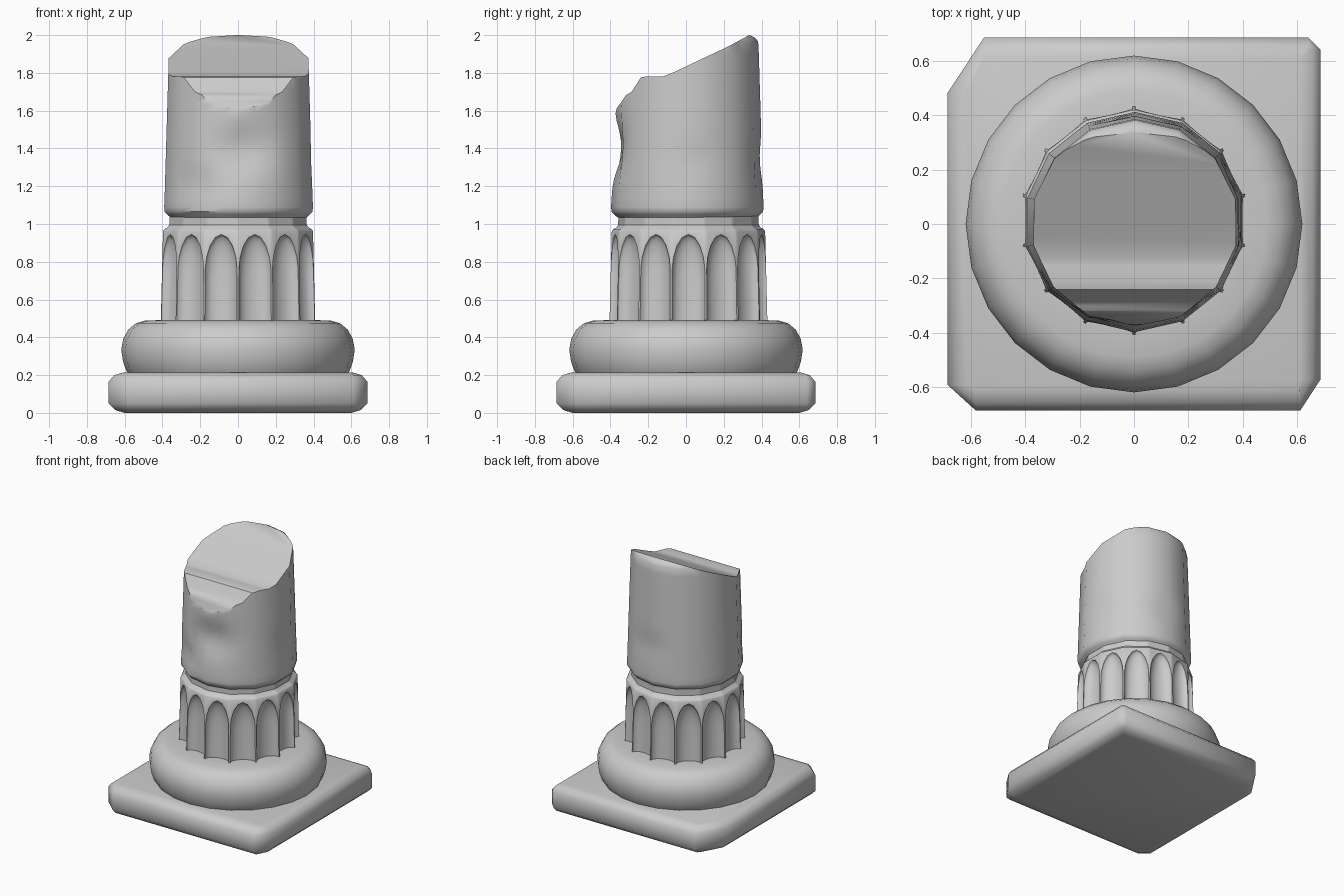
import bpy, bmesh, math
from mathutils import Vector

if "Cube" in bpy.data.objects:
    bpy.data.objects.remove(bpy.data.objects["Cube"])

SIDES = 14
STEP = 2 * math.pi / SIDES


def skin(name, rings, smooth=40):
    """Skin a stack of closed point rings and cap both ends."""
    bm = bmesh.new()
    loops = [[bm.verts.new(p) for p in ring] for ring in rings]
    n = len(loops[0])
    for a, b in zip(loops, loops[1:]):
        for i in range(n):
            j = (i + 1) % n
            bm.faces.new((a[i], a[j], b[j], b[i]))
    bm.faces.new(loops[0][::-1])
    bm.faces.new(loops[-1])
    bmesh.ops.remove_doubles(bm, verts=bm.verts, dist=0.0005)
    bmesh.ops.recalc_face_normals(bm, faces=bm.faces)
    me = bpy.data.meshes.new(name)
    bm.to_mesh(me)
    bm.free()
    ob = bpy.data.objects.new(name, me)
    bpy.context.collection.objects.link(ob)
    if smooth:
        shade(ob, smooth)
    return ob


def shade(ob, angle):
    bpy.ops.object.select_all(action='DESELECT')
    ob.select_set(True)
    bpy.context.view_layer.objects.active = ob
    bpy.ops.object.shade_smooth_by_angle(angle=math.radians(angle))


def circle(r, z, n, cy=0.0):
    return [(r * math.cos(2 * math.pi * i / n), cy + r * math.sin(2 * math.pi * i / n), z)
            for i in range(n)]


# Square plinth with rounded edges and unevenly broken corners
outline = [(-0.58, -0.685), (0.61, -0.685), (0.685, -0.57), (0.685, 0.64),
           (0.64, 0.685), (-0.55, 0.685), (-0.685, 0.48), (-0.685, -0.59)]
rings = []
for lim, z in [(0.60, 0), (0.65, 0.015), (0.685, 0.05), (0.685, 0.165), (0.655, 0.2), (0.61, 0.213)]:
    rings.append([(max(-lim, min(lim, x)), max(-lim, min(lim, y)), z) for x, y in outline])
skin("plinth", rings, 50)

# Bulging round base moulding
profile = [(0.57, 0.19), (0.592, 0.225), (0.608, 0.27), (0.618, 0.335), (0.608, 0.39),
           (0.582, 0.44), (0.54, 0.475), (0.49, 0.489), (0.38, 0.492)]
skin("base_moulding", [circle(r, z, 24) for r, z in profile], 50)

# Fluted drum: arched hollows between narrow ridges, then the neck groove
COLS = [math.sin(math.pi / 2 * i / 4) for i in range(-4, 5)]
CY = 0.013


def flute_ring(height, depth, shrink=0.0):
    pts = []
    for k in range(SIDES):
        a0 = math.pi / 2 + k * STEP
        mid = Vector((math.cos(a0 + STEP / 2), math.sin(a0 + STEP / 2), 0))
        p0 = Vector((math.cos(a0), math.sin(a0), 0))
        p1 = Vector((math.cos(a0 + STEP), math.sin(a0 + STEP), 0))
        for u in COLS:
            z = height(u)
            r = 0.419 - 0.012 * (z - 0.49) / 0.48 - shrink
            p = p0.lerp(p1, 0.5 + 0.47 * u) * r - mid * depth(u)
            pts.append((p.x, p.y + CY, z))
    return pts


def arch(u):
    return 0.765 + 0.18 * math.sqrt(max(0, 1 - u * u)) ** 1.15


rings = []
for t in (0, 0.3, 0.6, 0.72, 0.82, 0.9, 0.96, 0.99, 1):
    fall = math.sqrt(max(0, 1 - (max(0, t - 0.6) / 0.4) ** 2))
    rings.append(flute_ring(lambda u: 0.48 + t * (arch(u) - 0.48),
                            lambda u: 0.05 * fall * math.sqrt(max(0, 1 - u * u))))
for z, s in [(0.962, 0), (0.973, 0.008), (0.98, 0.022), (0.995, 0.033), (1.03, 0.033), (1.07, 0.03)]:
    rings.append(flute_ring(lambda u: z, lambda u: 0, s))
skin("fluted_drum", rings, 35)

# Broken upper drum: 14-sided, worn by soft dents
DENTS = [((0.03, -0.39, 1.40), 0.055, 0.13), ((-0.22, -0.33, 1.21), 0.025, 0.09),
         ((0.05, 0.41, 1.34), 0.016, 0.10), ((0.38, 0.05, 1.34), 0.012, 0.10),
         ((-0.1, -0.38, 1.64), 0.008, 0.08)]


def worn_ring(r, z):
    pts = []
    for i in range(SIDES * 2):
        a = math.pi / 2 + i * STEP / 2
        rr = r if i % 2 == 0 else r * math.cos(STEP / 2)
        p = Vector((rr * math.cos(a), rr * math.sin(a) + 0.007, z))
        for c, amp, size in DENTS:
            d = (p - Vector(c)).length / size
            rr -= amp * math.exp(-d * d)
        pts.append((rr * math.cos(a) + 0.003, rr * math.sin(a) + 0.007, z))
    return pts


rings = [worn_ring(r, z) for r, z in [(0.37, 1.035), (0.388, 1.052), (0.401, 1.065), (0.404, 1.09)]]
rings += [worn_ring(0.403 - 0.026 * (z - 1.1) / 0.85, z) for z in [1.14 + 0.045 * i for i in range(18)]]
rings += [worn_ring(0.375, 1.965), worn_ring(0.36, 1.985), worn_ring(0.325, 2.003), worn_ring(0.30, 2.1)]
drum = skin("broken_drum", rings, 0)

# Side profile of the break, used to trim the drum
side = [(-0.6, 1.0), (0.6, 1.0), (0.6, 2.0), (0.335, 2.0), (0.22, 1.938), (0.05, 1.858),
        (-0.07, 1.801), (-0.125, 1.78), (-0.21, 1.782), (-0.24, 1.775), (-0.262, 1.74),
        (-0.288, 1.70), (-0.318, 1.682), (-0.345, 1.642), (-0.368, 1.61), (-0.385, 1.53),
        (-0.6, 1.5)]
cutter = skin("break_cutter", [[(x, y, z) for y, z in side] for x in (-0.6, 0.6)], 0)
cutter.hide_render = True
mod = drum.modifiers.new("break", 'BOOLEAN')
mod.operation = 'INTERSECT'
mod.solver = 'EXACT'
mod.object = cutter
bpy.context.view_layer.objects.active = drum
bpy.ops.object.modifier_apply(modifier="break")
bpy.data.objects.remove(cutter)
shade(drum, 38)
